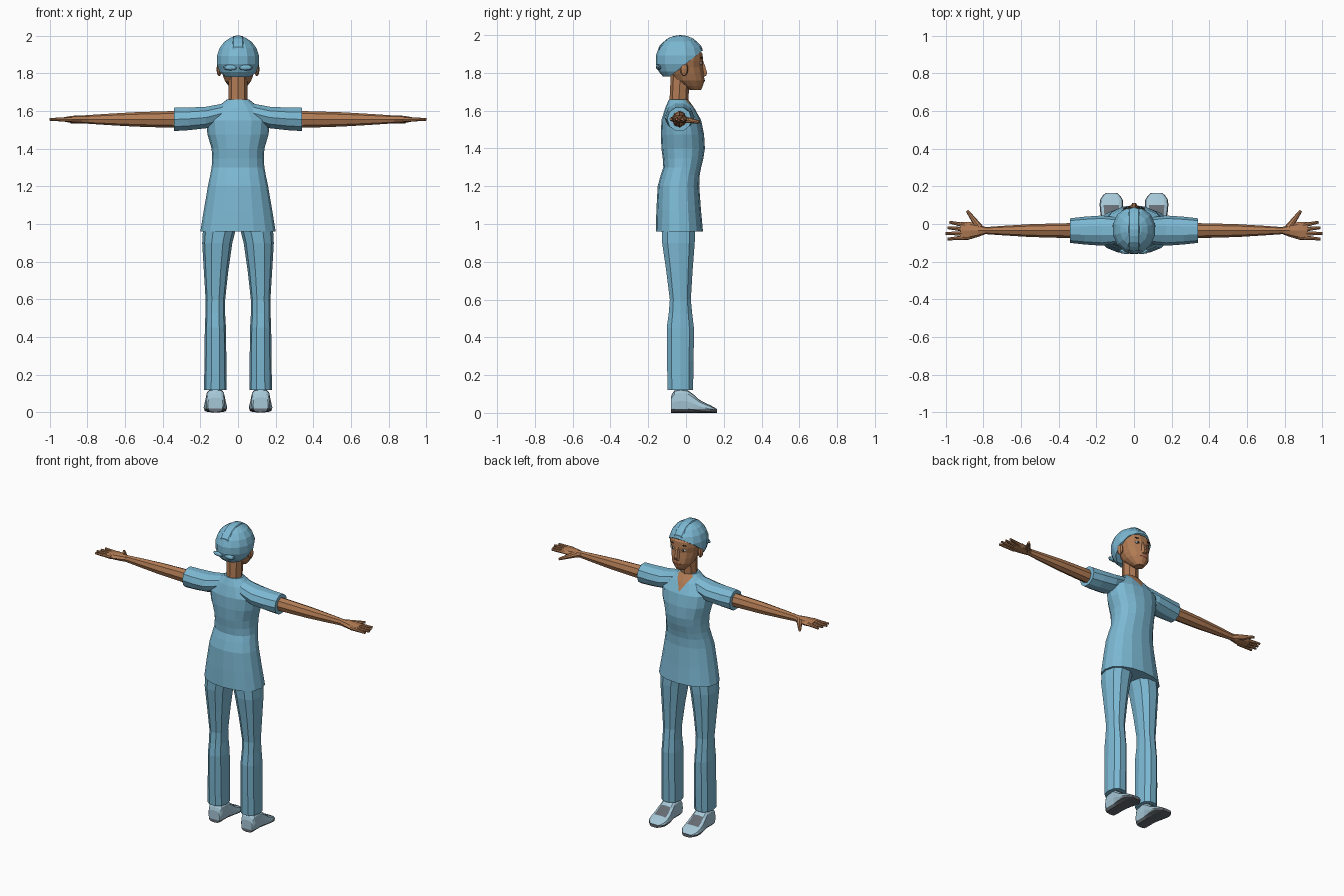
import bpy, bmesh, math
from mathutils import Vector

cube = bpy.data.objects.get("Cube")
if cube:
    bpy.data.objects.remove(cube)


def material(name, red, green, blue):
    mat = bpy.data.materials.new(name)
    mat.use_nodes = True
    mat.diffuse_color = (red, green, blue, 1)
    shader = mat.node_tree.nodes["Principled BSDF"]
    shader.inputs["Base Color"].default_value = mat.diffuse_color
    return mat


BLUE = material("scrub blue", 0.2, 0.48, 0.65)
SKIN = material("warm brown skin", 0.44, 0.2, 0.09)
SHOE = material("pale blue shoe", 0.38, 0.57, 0.68)
SOLE = material("grey sole", 0.13, 0.15, 0.17)
WHITE = material("eye white", 0.75, 0.72, 0.68)
DARK = material("dark brown", 0.03, 0.02, 0.01)
LIP = material("lip brown", 0.3, 0.09, 0.06)


def finish(name, bm, *materials):
    """Turn a finished bmesh into a flat-shaded object."""
    bmesh.ops.recalc_face_normals(bm, faces=bm.faces)
    mesh = bpy.data.meshes.new(name)
    bm.to_mesh(mesh)
    bm.free()
    for mat in materials:
        mesh.materials.append(mat)
    bpy.context.collection.objects.link(bpy.data.objects.new(name, mesh))


def soften(keys):
    """Insert one smoothly curved section between each pair of sections."""
    result = [keys[0]]
    for i in range(len(keys) - 1):
        before, after = keys[max(i - 1, 0)], keys[min(i + 2, len(keys) - 1)]
        middle = [(9 * (b + c) - a - d) / 16
                  for a, b, c, d in zip(before, keys[i], keys[i + 1], after)]
        result += [middle, keys[i + 1]]
    return result


def loft(axis, keys, sides=8, power=1, side=1):
    """Skin rings of (position, centre a, centre b, radius a, radius b) along an axis."""
    bm = bmesh.new()
    rings = []
    for t, centre_a, centre_b, radius_a, radius_b in soften(keys):
        ring = []
        for i in range(sides):
            angle = math.tau * i / sides
            c, s = math.cos(angle), math.sin(angle)
            a = centre_a + radius_a * math.copysign(abs(c) ** power, c)
            b = centre_b + radius_b * math.copysign(abs(s) ** power, s)
            x, y, z = {"x": (t, a, b), "y": (a, t, b), "z": (a, b, t)}[axis]
            ring.append(bm.verts.new((x * side, y, z)))
        rings.append(ring)
    for low, high in zip(rings, rings[1:]):
        for i in range(sides):
            j = (i + 1) % sides
            bm.faces.new((low[i], low[j], high[j], high[i]))
    bm.faces.new(rings[0])
    bm.faces.new(rings[-1])
    return bm


def taper(name, mat, start, end, start_radius, end_radius, side=1):
    """Straight tapering limb between two points."""
    direction = Vector(end) - Vector(start)
    bm = bmesh.new()
    bmesh.ops.create_cone(bm, cap_ends=True, segments=8, depth=direction.length,
                          radius1=start_radius, radius2=end_radius)
    bmesh.ops.rotate(bm, verts=bm.verts, matrix=direction.to_track_quat("Z", "Y").to_matrix())
    bmesh.ops.translate(bm, verts=bm.verts, vec=(Vector(start) + Vector(end)) / 2)
    bmesh.ops.scale(bm, verts=bm.verts, vec=(side, 1, 1))
    finish(name, bm, mat)


def ball(centre, radii, u=8, v=6):
    bm = bmesh.new()
    bmesh.ops.create_uvsphere(bm, u_segments=u, v_segments=v, radius=1)
    bmesh.ops.scale(bm, vec=radii, verts=bm.verts)
    bmesh.ops.translate(bm, vec=centre, verts=bm.verts)
    return bm


def slice_mesh(bm, point, normal, remove=False):
    """Cut along a plane, optionally removing and closing the side behind it."""
    geometry = bm.verts[:] + bm.edges[:] + bm.faces[:]
    result = bmesh.ops.bisect_plane(bm, geom=geometry, plane_co=point, plane_no=normal,
                                    clear_inner=remove)
    if remove:
        edges = [e for e in result["geom_cut"] if isinstance(e, bmesh.types.BMEdge)]
        bmesh.ops.holes_fill(bm, edges=edges)


# Tunic: height, half width, back and front; the V neck shows skin
outline = [(0.96, 0.2, -0.16, 0.09), (1.2, 0.16, -0.15, 0.07), (1.3, 0.14, -0.12, 0.08),
           (1.4, 0.14, -0.13, 0.1), (1.55, 0.17, -0.13, 0.08), (1.66, 0.06, -0.09, 0.01)]
bm = loft("z", [(z, 0, (back + front) / 2, width, (front - back) / 2)
                for z, width, back, front in outline], 16, 0.9)
V_TIP, V_SLOPE = 1.56, 0.6
for s in (1, -1):
    slice_mesh(bm, (0, 0, V_TIP), (s, 0, -V_SLOPE))
for face in bm.faces:
    middle = face.calc_center_median()
    in_neckline = abs(middle.x) < (middle.z - V_TIP) * V_SLOPE
    face.material_index = int(in_neckline and middle.y > 0)
finish("tunic", bm, BLUE, SKIN)

# Neck, head and nose
taper("neck", SKIN, (0, -0.04, 1.6), (0, -0.03, 1.8), 0.05, 0.05)
finish("head", loft("z", [(1.71, 0, 0.05, 0.03, 0.03), (1.76, 0, 0.02, 0.07, 0.08),
                          (1.83, 0, 0, 0.09, 0.09), (1.9, 0, 0, 0.1, 0.09),
                          (1.96, 0, -0.02, 0.06, 0.06)], 14), SKIN)
finish("nose", loft("z", [(1.78, 0, 0.09, 0.02, 0.01), (1.8, 0, 0.09, 0.02, 0.025),
                          (1.87, 0, 0.08, 0.01, 0.01)], 6), SKIN)
finish("lips", ball((0, 0.09, 1.76), (0.03, 0.01, 0.01)), LIP)

# Cap, trimmed above the face and at the nape, with a raised pleat
bm = ball((0, -0.03, 1.87), (0.116, 0.132, 0.127), 14, 9)
slice_mesh(bm, (0, 0.09, 1.92), (0, -0.8, 1), True)
slice_mesh(bm, (0, 0, 1.78), (0, 0, 1), True)
finish("cap", bm, BLUE)
pleat = []
for step in range(5):
    angle = math.radians(30 + 30 * step)
    pleat.append((0.13 * math.cos(angle) - 0.03, 0, 0.12 * math.sin(angle) + 1.87, 0.03, 0.01))
finish("cap_pleat", loft("y", pleat, 8, 0.6), BLUE)

ARM_Y, ARM_Z = -0.035, 1.555
SHOE_X, SOLE_Z = 0.12, 0.02
for label, s in (("left", 1), ("right", -1)):
    # Ears, eyes, brows and cap ties
    for part, mat, x, y, z, radii in (
            ("ear", SKIN, 0.1, -0.01, 1.82, (0.014, 0.022, 0.036)),
            ("eye", WHITE, 0.04, 0.08, 1.85, (0.02, 0.008, 0.008)),
            ("iris", DARK, 0.04, 0.085, 1.85, (0.007, 0.005, 0.007)),
            ("brow", DARK, 0.04, 0.08, 1.88, (0.02, 0.006, 0.004)),
            ("cap_tie", BLUE, 0.04, -0.145, 1.83, (0.04, 0.015, 0.015))):
        finish(f"{label}_{part}", ball((s * x, y, z), radii), mat)

    # Sleeve, arm and palm
    finish(label + "_sleeve", loft("x", [(0.05, ARM_Y, 1.6, 0.06, 0.05), (0.17, ARM_Y, 1.565, 0.08, 0.06),
                                         (0.34, ARM_Y, ARM_Z, 0.065, 0.065)], 10, side=s), BLUE)
    finish(label + "_arm", loft("x", [(0.3, ARM_Y, ARM_Z, 0.04, 0.045), (0.55, ARM_Y, ARM_Z, 0.034, 0.038),
                                      (0.81, ARM_Y, ARM_Z, 0.017, 0.022)], side=s), SKIN)
    finish(label + "_palm", loft("x", [(0.79, ARM_Y, ARM_Z, 0.02, 0.022), (0.87, ARM_Y, ARM_Z, 0.046, 0.02),
                                       (0.92, ARM_Y, ARM_Z, 0.044, 0.012)], side=s), SKIN)

    # Fingers fan out from the palm
    for i, finger in enumerate(("little", "ring", "middle", "index")):
        taper(f"{label}_{finger}_finger", SKIN, (0.88, 0.02 * i - 0.07, ARM_Z),
              (1 - 0.01 * abs(i - 1), 0.03 * i - 0.08, ARM_Z), 0.014, 0.007, s)
    taper(label + "_thumb", SKIN, (0.82, -0.02, ARM_Z), (0.885, 0.07, 1.54), 0.02, 0.008, s)

    # Trouser leg
    finish(label + "_trouser_leg", loft("z", [(0.12, 0.12, -0.03, 0.06, 0.07), (0.45, 0.12, -0.03, 0.056, 0.075),
                                              (0.6, 0.12, -0.03, 0.052, 0.058), (0.9, 0.11, -0.04, 0.08, 0.09),
                                              (1, 0.09, -0.04, 0.09, 0.09)], 10, 0.85, s), BLUE)

    # Shoe: length, half width and height; grey sole and tongue
    outline = [(-0.08, 0.04, 0.08), (-0.06, 0.05, 0.12), (0.01, 0.05, 0.12),
               (0.07, 0.06, 0.07), (0.13, 0.06, 0.04), (0.165, 0.03, 0.02)]
    bm = loft("y", [(y, SHOE_X, height / 2, width, height / 2)
                    for y, width, height in outline], 12, 0.6, s)
    slice_mesh(bm, (0, 0, SOLE_Z), (0, 0, 1))
    for face in bm.faces:
        middle = face.calc_center_median()
        on_tongue = 0.03 < middle.y < 0.11 and abs(middle.x * s - SHOE_X) < 0.025
        face.material_index = int(middle.z < SOLE_Z or on_tongue)
    finish(label + "_shoe", bm, SHOE, SOLE)
